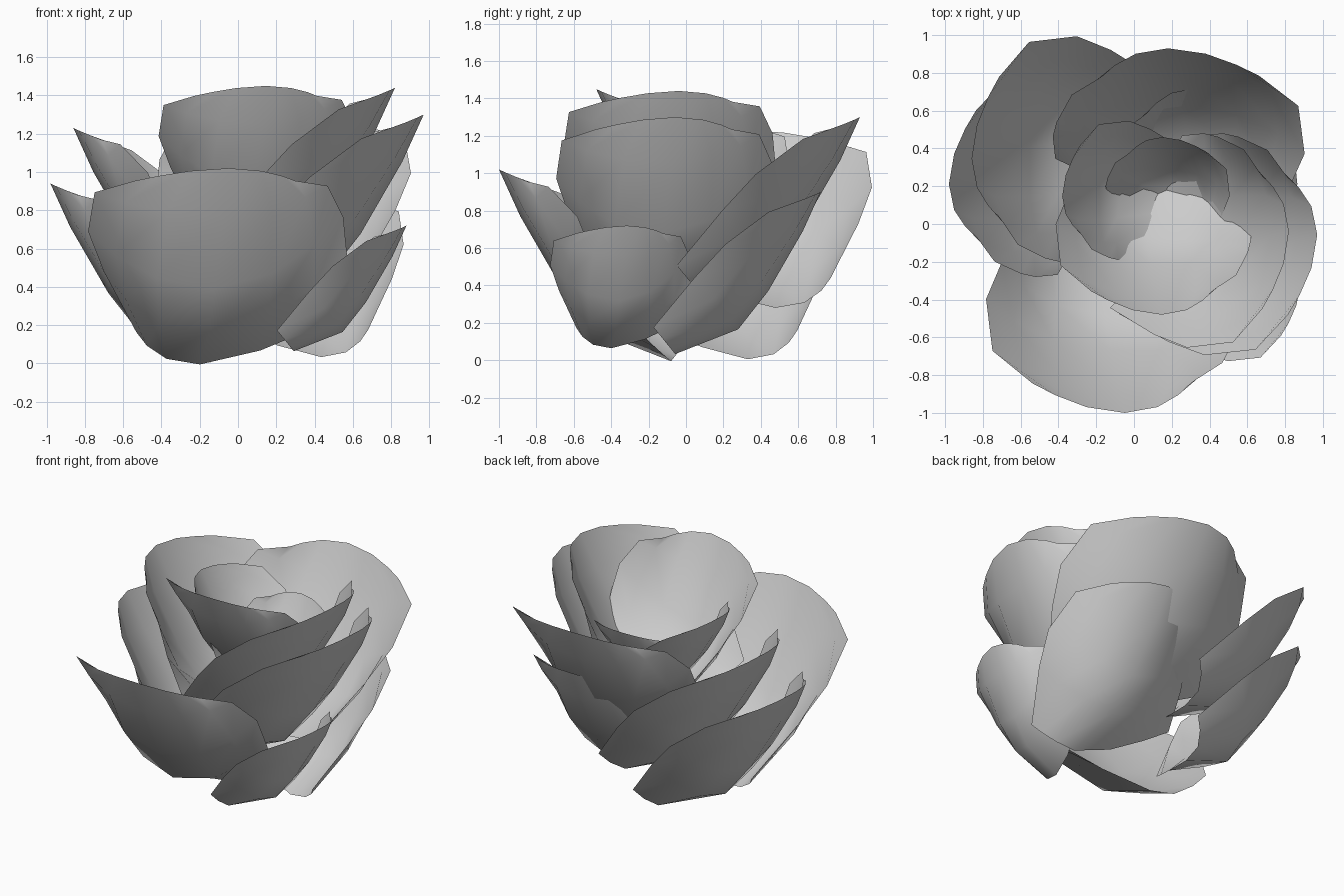
import bpy, bmesh, math
from mathutils import Vector

if "Cube" in bpy.data.objects:
    bpy.data.objects.remove(bpy.data.objects["Cube"])

# Petal rows from base to tip:
# (position, width on minus side, width on plus side, keel depth, minus rim lift, plus rim lift)
ROWS = [(0.0, 0.62, 0.98, 0.16, 0.0, -0.14),
        (0.30, 0.87, 1.0, 0.255, 0.06, -0.03),
        (0.52, 0.99, 0.97, 0.205, 0.09, 0.05),
        (0.82, 0.94, 0.85, 0.09, 0.08, 0.07),
        (1.0, 0.63, 0.60, 0.0, 0.035, 0.035)]
COLS = [-1, -0.78, -0.45, 0, 0.45, 0.78, 1]
LEAN = math.radians(39)


def petal(name, azimuth, tip, length, half_width):
    """Spoon-shaped sheet; its base is cut obliquely on the plus side."""
    a = math.radians(azimuth)
    out = Vector((math.cos(a), math.sin(a), 0))
    side = Vector((-out.y, out.x, 0))
    up = Vector((0, 0, 1))
    along = out * math.cos(LEAN) + up * math.sin(LEAN)
    under = out * math.sin(LEAN) - up * math.cos(LEAN)
    base = Vector(tip) - along * length
    bm = bmesh.new()
    grid = []
    for v, wl, wr, d, lift_l, lift_r in ROWS:
        row = []
        for t in COLS:
            w, lift = (wl, lift_l) if t < 0 else (wr, lift_r)
            s = v * (1 - 0.12 * t * t * v * v)
            s += 0.29 * (1 - v) * max(t, 0) ** 1.6
            bend = abs(t) ** 2.2
            depth = d * (1 - bend) - lift * bend
            skew = (0.22 * v - 0.13) * (1 - bend)
            row.append(bm.verts.new(base + along * (s * length)
                                    + side * ((t * w + skew) * half_width)
                                    + under * (depth * length)))
        grid.append(row)
    for r0, r1 in zip(grid, grid[1:]):
        for i in range(len(COLS) - 1):
            bm.faces.new((r0[i], r0[i + 1], r1[i + 1], r1[i]))
    mesh = bpy.data.meshes.new(name)
    bm.to_mesh(mesh)
    bm.free()
    for p in mesh.polygons:
        p.use_smooth = True
    obj = bpy.data.objects.new(name, mesh)
    bpy.context.collection.objects.link(obj)


# Outer ring
petal("outer_petal_front", -90, (-0.11, -1.0, 1.02), 1.36, 0.68)
petal("outer_petal_right", 0, (0.88, -0.35, 0.72), 0.87, 0.38)
petal("outer_petal_back", 90, (0.37, 0.72, 0.90), 1.15, 0.50)
petal("outer_petal_left", 180, (-0.98, 0.26, 0.94), 1.24, 0.54)
# Middle ring
petal("middle_petal_right", 0, (0.97, -0.11, 1.30), 1.35, 0.59)
petal("middle_petal_back", 90, (0.24, 0.93, 1.30), 1.26, 0.67)
petal("middle_petal_left", 180, (-0.86, 0.40, 1.23), 1.26, 0.60)
# Inner ring
petal("inner_petal_right", 0, (0.82, -0.09, 1.44), 1.22, 0.57)
petal("inner_petal_front", -90, (0.10, -0.48, 1.45), 1.08, 0.52)
petal("inner_petal_left", 180, (-0.38, 0.18, 1.27), 0.80, 0.37)
petal("heart_petal", 90, (0.18, 0.46, 1.13), 0.70, 0.33)
